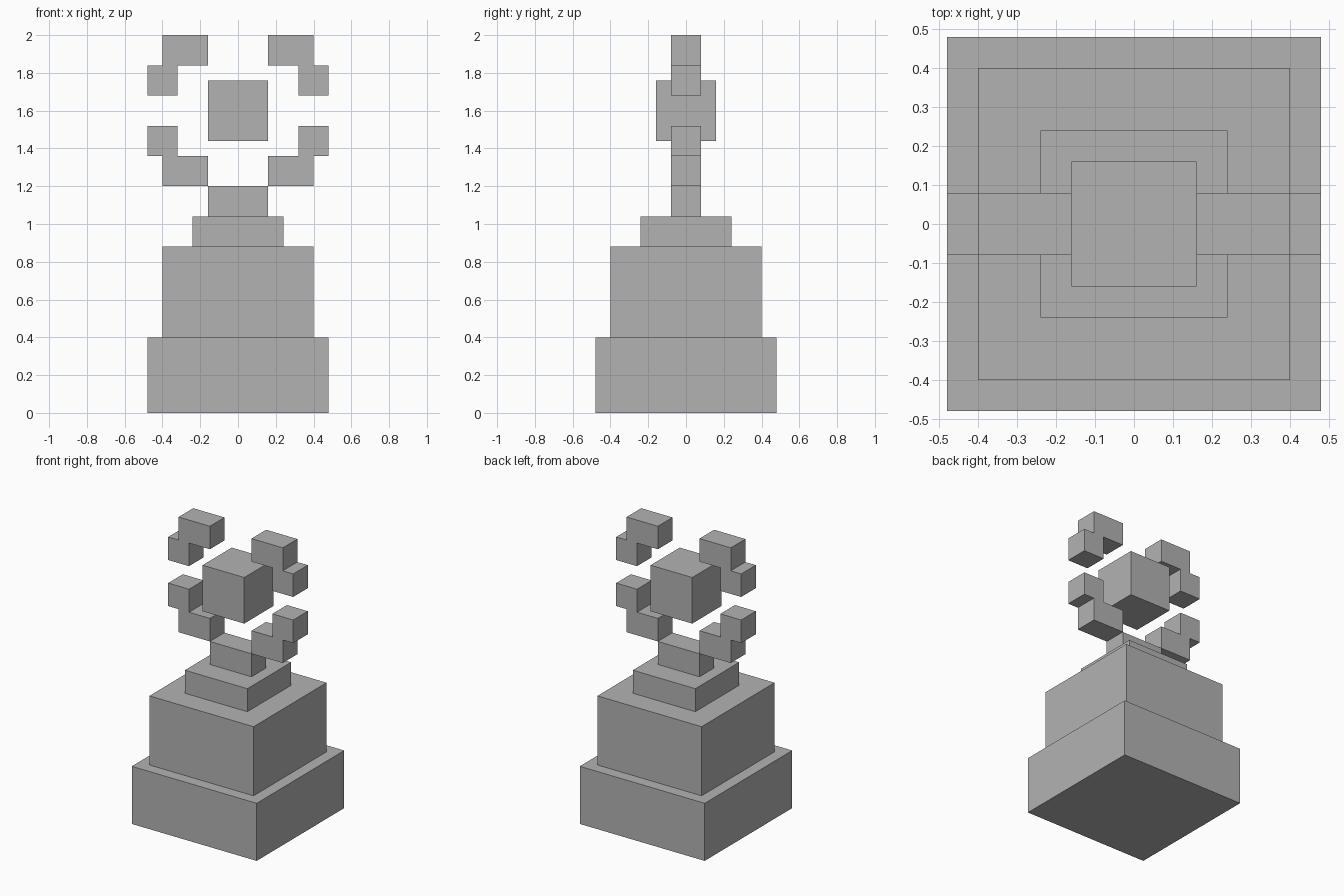
import bpy
import bmesh
from mathutils import Matrix, Vector

default = bpy.data.objects.get("Cube")
if default:
    bpy.data.objects.remove(default, do_unlink=True)

U = 0.08  # block grid unit

stone = bpy.data.materials.new("plain grey")
stone.use_nodes = True
GREY = (0.45, 0.45, 0.45, 1)
stone.diffuse_color = GREY
stone.node_tree.nodes["Principled BSDF"].inputs["Base Color"].default_value = GREY


def finish(name, bm):
    bmesh.ops.recalc_face_normals(bm, faces=bm.faces)
    mesh = bpy.data.meshes.new(name)
    bm.to_mesh(mesh)
    bm.free()
    mesh.materials.append(stone)
    obj = bpy.data.objects.new(name, mesh)
    bpy.context.collection.objects.link(obj)


def block(name, width, depth, bottom, top):
    """Centred box, sized in grid units."""
    bm = bmesh.new()
    size = Vector((width, depth, top - bottom)) * U
    centre = Vector((0, 0, (top + bottom) / 2)) * U
    bmesh.ops.create_cube(bm, size=1)
    bmesh.ops.scale(bm, vec=size, verts=bm.verts)
    bmesh.ops.transform(bm, matrix=Matrix.Translation(centre), verts=bm.verts)
    finish(name, bm)


def bracket(name, side, level):
    """Stepped ring corner, mirrored about the floating core's centre."""
    profile = [(2, 3), (4, 3), (4, 1), (6, 1), (6, 3), (5, 3), (5, 5), (2, 5)]
    bm = bmesh.new()
    verts = [bm.verts.new((side * x * U, -U, (20 + level * z) * U)) for x, z in profile]
    face = bm.faces.new(verts)
    extruded = bmesh.ops.extrude_face_region(bm, geom=[face])["geom"]
    bmesh.ops.translate(bm, vec=(0, 2 * U, 0),
                        verts=[g for g in extruded if isinstance(g, bmesh.types.BMVert)])
    finish(name, bm)


# Stepped pedestal
block("base_plinth", 12, 12, 0, 5)
block("middle_plinth", 10, 10, 5, 11)
block("upper_step", 6, 6, 11, 13)

# Broken ring around a floating core
block("ring_foot", 4, 2, 13, 15)
block("floating_core", 4, 4, 18, 22)
for side, side_name in ((1, "left"), (-1, "right")):
    for level, level_name in ((1, "upper"), (-1, "lower")):
        bracket(f"{level_name}_{side_name}_ring_corner", side, level)
